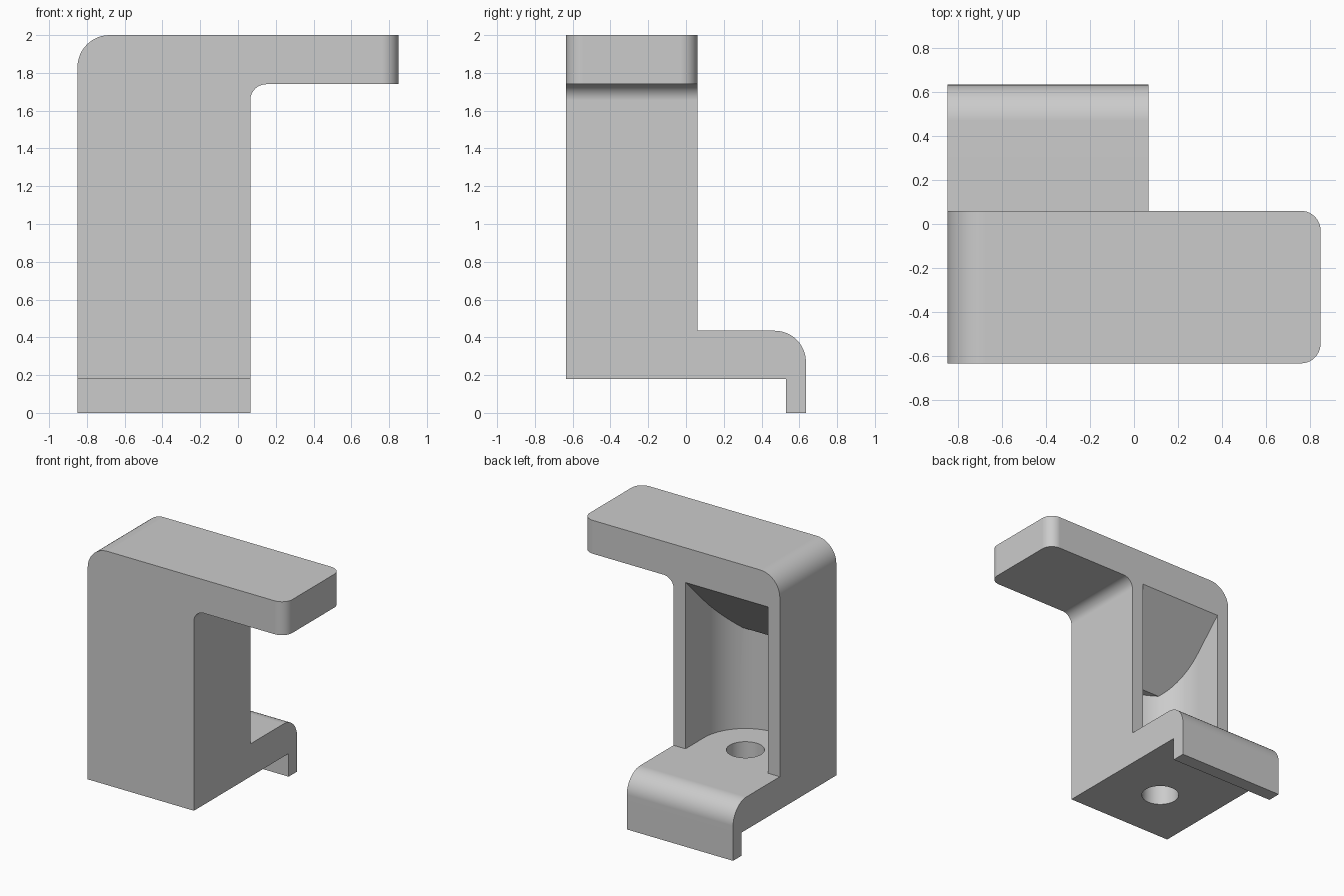
import bpy, bmesh, math
from mathutils import Vector

cube = bpy.data.objects.get("Cube")
if cube:
    bpy.data.objects.remove(cube, do_unlink=True)

# Main sizes
LEFT, RIGHT, ARM_END = -0.85, 0.065, 0.85
FRONT, BACK, FOOT_END = -0.635, 0.06, 0.635
BASE, FLOOR, ARM_LOW, TOP = 0.18, 0.435, 1.74, 2.0
MID_X, HOLE_Y, POCKET_R, HOLE_R = -0.393, -0.17, 0.355, 0.135

grey = bpy.data.materials.new("grey plastic")
grey.use_nodes = True
grey.diffuse_color = (0.6, 0.6, 0.6, 1)
grey.node_tree.nodes["Principled BSDF"].inputs["Base Color"].default_value = (0.6, 0.6, 0.6, 1)


def rounded(corners, steps=12):
    """Outline from (u, v, radius) corners; a radius of 0 stays sharp."""
    pts = []
    for i, (u, v, r) in enumerate(corners):
        p = Vector((u, v))
        if r == 0:
            pts.append(p)
            continue
        to_prev = (Vector(corners[i - 1][:2]) - p).normalized()
        to_next = (Vector(corners[(i + 1) % len(corners)][:2]) - p).normalized()
        centre = p + r * (to_prev + to_next)
        for k in range(steps + 1):
            t = math.pi / 2 * k / steps
            q = centre - r * (to_next * math.cos(t) + to_prev * math.sin(t))
            if not pts or (q - pts[-1]).length > 1e-5:
                pts.append(q)
    return pts


def prism(name, corners, axis, lo, hi):
    """Extrude an outline along the x, y or z axis."""
    place = {"x": lambda p, d: (d, p.x, p.y),
             "y": lambda p, d: (p.x, d, p.y),
             "z": lambda p, d: (p.x, p.y, d)}[axis]
    bm = bmesh.new()
    face = bm.faces.new([bm.verts.new(place(p, lo)) for p in rounded(corners)])
    out = bmesh.ops.extrude_face_region(bm, geom=[face])
    shift = Vector(place(Vector((0, 0)), hi - lo))
    bmesh.ops.translate(bm, vec=shift, verts=[v for v in out["geom"] if isinstance(v, bmesh.types.BMVert)])
    bmesh.ops.recalc_face_normals(bm, faces=bm.faces)
    mesh = bpy.data.meshes.new(name)
    bm.to_mesh(mesh)
    bm.free()
    mesh.materials.append(grey)
    obj = bpy.data.objects.new(name, mesh)
    bpy.context.collection.objects.link(obj)
    return obj


def activate(obj):
    bpy.ops.object.select_all(action="DESELECT")
    obj.select_set(True)
    bpy.context.view_layer.objects.active = obj


def combine(obj, tool, operation):
    """Apply a boolean and drop the tool object."""
    mod = obj.modifiers.new(operation.lower(), "BOOLEAN")
    mod.operation, mod.solver, mod.object = operation, "EXACT", tool
    activate(obj)
    bpy.ops.object.modifier_apply(modifier=mod.name)
    bpy.data.objects.remove(tool, do_unlink=True)


# Upright body with the side arm
bracket = prism("bracket", [
    (LEFT, BASE, 0), (RIGHT, BASE, 0), (RIGHT, ARM_LOW, 0.085),
    (ARM_END, ARM_LOW, 0), (ARM_END, TOP, 0), (LEFT, TOP, 0.17)], "y", FRONT, BACK)

# Rounded vertical corners at the arm's end
bm = bmesh.new()
bm.from_mesh(bracket.data)
ends = [e for e in bm.edges if all(v.co.x > ARM_END - 0.001 for v in e.verts)
        and abs(e.verts[0].co.z - e.verts[1].co.z) > 0.1]
bmesh.ops.bevel(bm, geom=ends, offset=0.09, segments=10, profile=0.5, affect="EDGES")
bm.to_mesh(bracket.data)
bm.free()

# Pocket open to the back: round inner wall, ceiling sloping down to the front
pocket = prism("pocket_cutter", [
    (-0.6, FLOOR, 0), (0.2, FLOOR, 0), (0.2, 1.87, 0), (-0.45, 1.22, 0), (-0.6, 1.22, 0)],
    "x", LEFT, RIGHT)
plan = prism("pocket_plan", [
    (MID_X + POCKET_R, 0.15, 0), (MID_X - POCKET_R, 0.15, 0),
    (MID_X - POCKET_R, HOLE_Y - POCKET_R, POCKET_R),
    (MID_X + POCKET_R, HOLE_Y - POCKET_R, POCKET_R)], "z", 0.3, 1.95)
combine(pocket, plan, "INTERSECT")
combine(bracket, pocket, "DIFFERENCE")

# Foot with a rounded shoulder and a hanging lip
foot = prism("foot", [
    (BACK, BASE, 0), (0.53, BASE, 0), (0.53, 0, 0), (FOOT_END, 0, 0),
    (FOOT_END, FLOOR, 0.165), (BACK, FLOOR, 0)], "x", LEFT, RIGHT)
combine(bracket, foot, "UNION")

# Screw hole through the floor
bpy.ops.mesh.primitive_cylinder_add(vertices=48, radius=HOLE_R, depth=0.5,
                                    location=(MID_X, HOLE_Y, 0.3))
hole = bpy.context.object
hole.data.materials.append(grey)
combine(bracket, hole, "DIFFERENCE")

# Smooth curves, crisp edges
activate(bracket)
bpy.ops.object.shade_smooth_by_angle(angle=math.radians(30))
weighted = bracket.modifiers.new("weighted normals", "WEIGHTED_NORMAL")
weighted.keep_sharp = True
